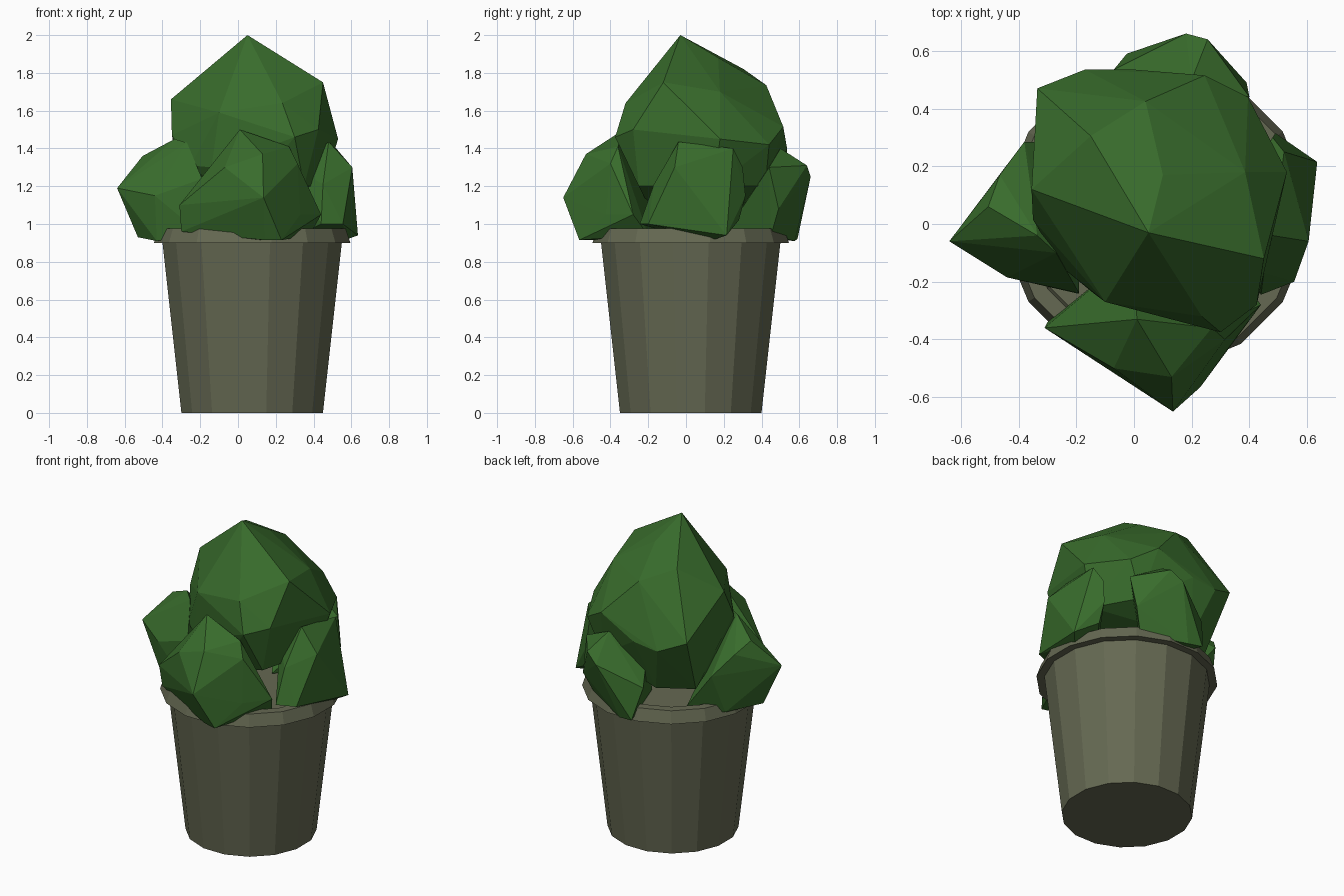
import bpy, bmesh, math


def material(name, rgb):
    m = bpy.data.materials.new(name)
    m.diffuse_color = (*rgb, 1)
    return m


def finish(name, bm, mat):
    bmesh.ops.recalc_face_normals(bm, faces=bm.faces[:])
    mesh = bpy.data.meshes.new(name)
    bm.to_mesh(mesh)
    bm.free()
    mesh.materials.append(mat)
    ob = bpy.data.objects.new(name, mesh)
    bpy.context.collection.objects.link(ob)
    return ob


def lathe(name, profile, mat, centre=(0.075, 0.025), sides=16):
    """Turn a (radius, height) profile into a faceted, capped solid."""
    bm = bmesh.new()
    rings = []
    for r, z in profile:
        ring = []
        for i in range(sides):
            a = 2 * math.pi * (i + 0.5) / sides
            ring.append(bm.verts.new((centre[0] + r * math.cos(a),
                                      centre[1] + r * math.sin(a), z)))
        rings.append(ring)
    for lo, hi in zip(rings, rings[1:]):
        for i in range(sides):
            j = (i + 1) % sides
            bm.faces.new((lo[i], lo[j], hi[j], hi[i]))
    bm.faces.new(rings[0][::-1])
    bm.faces.new(rings[-1])
    return finish(name, bm, mat)


def clump(name, corners, mat):
    """Faceted leaf mass: the hull around a few corner points."""
    bm = bmesh.new()
    for c in corners:
        bm.verts.new(c)
    res = bmesh.ops.convex_hull(bm, input=bm.verts[:])
    junk = {v for v in res["geom_interior"] + res["geom_unused"]
            if isinstance(v, bmesh.types.BMVert) and v.is_valid}
    bmesh.ops.delete(bm, geom=list(junk), context='VERTS')
    return finish(name, bm, mat)


clay = material("clay", (0.13, 0.14, 0.085))
leaf = material("leaf", (0.04, 0.15, 0.025))

# Tapered pot with flared rim, filled to just under the lip
lathe("pot", [(0.382, 0), (0.484, 0.9), (0.53, 0.9), (0.505, 0.975),
              (0.45, 0.975), (0.44, 0.93)], clay)

# Tall crown
clump("crown", [
    (.05, -.03, 2.0), (.45, -.12, 1.75), (-.355, .12, 1.66), (.385, .18, 1.70),
    (-.15, .305, 1.82), (.10, .17, 1.88), (.04, .425, 1.735), (.245, .515, 1.515),
    (-.335, .47, 1.45), (0, .535, 1.40), (-.17, .535, 1.38), (.53, .18, 1.45),
    (-.10, -.27, 1.59), (.235, -.32, 1.64), (.30, -.375, 1.46), (.425, -.28, 1.50),
    (.395, .44, 1.42), (-.35, .015, 1.47), (-.25, -.15, 1.31), (-.14, -.24, 1.30),
    (.35, -.25, 1.2), (.45, .15, 1.2), (-.28, .3, 1.08), (-.08, .42, 1.08),
    (.3, .42, 1.2), (0, -.2, 1.1)], leaf)

# Front clump
clump("front_clump", [
    (.135, -.65, 1.14), (.13, -.53, 1.37), (.01, -.33, 1.50), (-.07, -.50, 1.30),
    (-.31, -.36, 1.10), (.27, -.36, 1.41), (.315, -.40, 1.32), (.33, -.425, 1.05),
    (.44, -.28, 1.05), (.23, -.565, .915), (.14, -.54, .915), (-.30, -.34, .96),
    (0, -.1, .92), (.38, -.2, .94)], leaf)

# Left clump
clump("left_clump", [
    (-.64, -.06, 1.19), (-.44, -.185, 1.15), (-.19, -.24, 1.24), (-.505, .06, 1.36),
    (-.335, -.04, 1.45), (-.27, -.10, 1.43), (-.465, .17, 1.30), (-.38, .285, 1.18),
    (-.53, -.03, .93), (-.43, -.15, .91), (-.20, -.24, .95), (-.42, .20, .93),
    (-.20, .28, .94)], leaf)

# Back clump
clump("back_clump", [
    (.18, .66, 1.25), (.255, .64, 1.31), (.20, .50, 1.40), (.40, .44, 1.30),
    (-.07, .535, 1.12), (-.025, .59, .92), (.07, .575, .91), (.39, .49, 1.08),
    (.33, .45, .94), (0, .40, 1.25), (.1, .2, .94)], leaf)

# Right clump
clump("right_clump", [
    (.48, -.04, 1.435), (.50, .11, 1.41), (.52, .25, 1.40), (.605, -.06, 1.30),
    (.585, -.06, 1.12), (.48, .30, 1.30), (.49, .315, 1.15), (.50, .28, 1.02),
    (.635, .215, .94), (.58, .155, .92), (.555, -.20, 1.0), (.44, -.245, 1.0),
    (.45, -.17, 1.21), (.3, 0, 1.3), (.3, 0, .93)], leaf)
